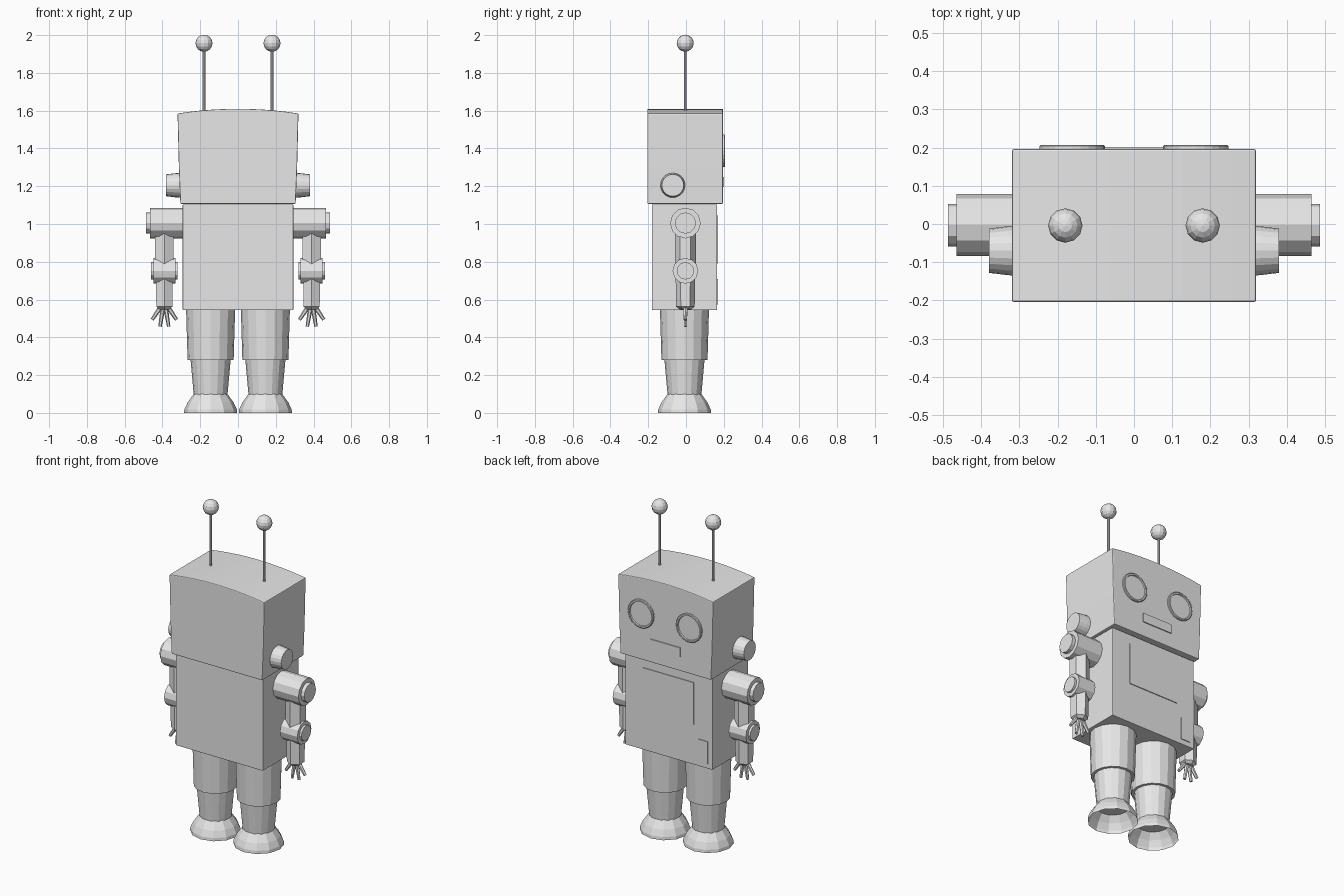
import bpy, bmesh, math
from mathutils import Vector

cube = bpy.data.objects.get("Cube")
if cube:
    bpy.data.objects.remove(cube)

grey = bpy.data.materials.new("light grey")
grey.use_nodes = True
grey.diffuse_color = (0.8, 0.8, 0.8, 1)
grey.node_tree.nodes["Principled BSDF"].inputs["Base Color"].default_value = (0.8, 0.8, 0.8, 1)


def finish(name, bm, bevel=0):
    bmesh.ops.recalc_face_normals(bm, faces=bm.faces)
    me = bpy.data.meshes.new(name)
    bm.to_mesh(me)
    bm.free()
    me.materials.append(grey)
    ob = bpy.data.objects.new(name, me)
    bpy.context.collection.objects.link(ob)
    if bevel:
        mod = ob.modifiers.new("Soft edges", "BEVEL")
        mod.width = bevel
        mod.segments = 2
        mod.limit_method = "ANGLE"
    return ob


def box(name, lo, hi, bevel=0):
    bm = bmesh.new()
    bmesh.ops.create_cube(bm, size=1)
    for v in bm.verts:
        v.co = [lo[i] + (v.co[i] + 0.5) * (hi[i] - lo[i]) for i in range(3)]
    return finish(name, bm, bevel)


def lathe(name, profile, origin, axis=(0, 0, 1), sides=12, caps=True, turn=0):
    """Sweep (radius, height) points round an axis through origin."""
    bm = bmesh.new()
    q = Vector((0, 0, 1)).rotation_difference(Vector(axis))
    rings = []
    for r, h in profile:
        ring = []
        for i in range(sides):
            a = 2 * math.pi * i / sides + turn
            p = Vector((r * math.cos(a), r * math.sin(a), h))
            ring.append(bm.verts.new(q @ p + Vector(origin)))
        rings.append(ring)
    for a, b in zip(rings, rings[1:]):
        for i in range(sides):
            j = (i + 1) % sides
            bm.faces.new((a[i], a[j], b[j], b[i]))
    if caps:
        bm.faces.new(rings[0])
        bm.faces.new(rings[-1])
    return finish(name, bm)


def rod(name, start, end, r0, r1, sides=6):
    d = Vector(end) - Vector(start)
    return lathe(name, [(r0, 0), (r1, d.length)], start, d.normalized(), sides)


# Head: flared sides and an arched top, extruded front to back
outline = [(-0.305, 1.107), (0.305, 1.107), (0.313, 1.3)]
outline += [(0.32 * k / 5, 1.61 - 0.025 * (k / 5) ** 2) for k in range(5, -6, -1)]
outline += [(-0.313, 1.3)]
bm = bmesh.new()
face = bm.faces.new([bm.verts.new((x, -0.204, z)) for x, z in outline])
ext = bmesh.ops.extrude_face_region(bm, geom=[face])
for g in ext["geom"]:
    if isinstance(g, bmesh.types.BMVert):
        g.co.y = 0.196
finish("head", bm, 0.005)

# Torso with its raised panels and the mouth plate
box("torso", (-0.293, -0.18, 0.545), (0.293, 0.165, 1.103), 0.003)
box("chest_panel", (-0.17, 0.163, 0.79), (0.17, 0.170, 1.045))
box("small_hatch", (-0.265, 0.163, 0.575), (-0.20, 0.170, 0.71))
box("mouth", (-0.10, 0.194, 1.195), (0.10, 0.202, 1.25))

for s, side in ((1, "left"), (-1, "right")):
    # Eye: a thin rim round a slightly recessed disc
    lathe(side + "_eye", [(0.086, 0), (0.086, 0.010), (0.082, 0.013), (0.074, 0.013), (0.072, 0.006)],
          (s * 0.162, 0.194, 1.388), (0, 1, 0), 24)

    # Antenna
    rod(side + "_antenna", (s * 0.18, -0.004, 1.58), (s * 0.18, -0.004, 1.93), 0.007, 0.007, 8)
    bm = bmesh.new()
    bmesh.ops.create_uvsphere(bm, u_segments=12, v_segments=8, radius=0.045)
    bmesh.ops.translate(bm, vec=(s * 0.18, -0.004, 1.957), verts=bm.verts)
    finish(side + "_antenna_ball", bm)

    # Ear
    lathe(side + "_ear", [(0.066, 0), (0.064, 0.03), (0.058, 0.08)],
          (s * 0.30, -0.07, 1.205), (s, 0, 0), 20)

    # Shoulder and elbow joints lie along x, with smaller end caps
    lathe(side + "_shoulder", [(0.081, 0), (0.081, 0.185), (0.056, 0.185), (0.056, 0.207)],
          (s * 0.28, -0.003, 1.005), (s, 0, 0), 12, turn=math.pi / 2)
    lathe(side + "_elbow", [(0.046, -0.071), (0.046, -0.058), (0.068, -0.058),
                            (0.068, 0.058), (0.046, 0.058), (0.046, 0.071)],
          (s * 0.39, -0.003, 0.752), (s, 0, 0), 12, turn=math.pi / 2)

    # Six-sided arm segments
    lathe(side + "_upper_arm", [(0.056, 0.77), (0.056, 0.97)], (s * 0.39, -0.003, 0),
          sides=6, turn=math.pi / 2)
    lathe(side + "_forearm", [(0.030, 0.548), (0.049, 0.562), (0.052, 0.73)], (s * 0.39, -0.003, 0),
          sides=6, turn=math.pi / 2)

    # Four fanned fingers
    for i, (dx, z) in enumerate(((-0.065, 0.493), (-0.023, 0.457), (0.023, 0.457), (0.065, 0.493))):
        rod(f"{side}_finger_{i + 1}", (s * 0.39 + dx * 0.25, -0.003, 0.565),
            (s * 0.39 + dx, -0.003, z), 0.013, 0.009)

    # Leg segments and an open, bell-shaped foot
    base = (s * 0.145, -0.008, 0)
    lathe(side + "_thigh", [(0.122, 0.28), (0.130, 0.555)], base, sides=16)
    lathe(side + "_shin", [(0.089, 0.09), (0.107, 0.29)], base, sides=16)
    lathe(side + "_foot", [(0.075, 0.105), (0.088, 0.102), (0.122, 0.055), (0.139, 0.018), (0.141, 0)],
          base, sides=12, caps=False)
